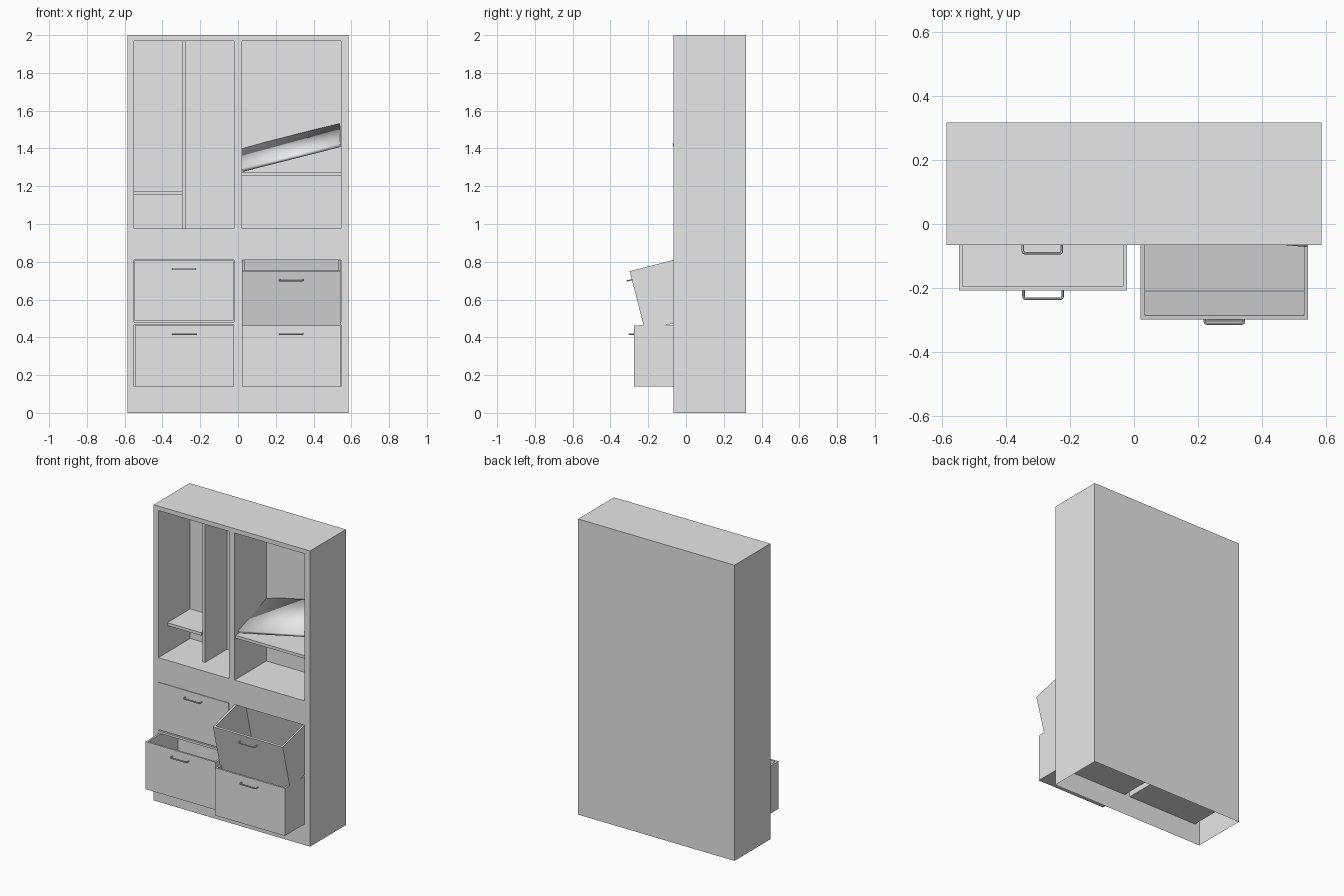
import bpy, bmesh
from math import radians
from mathutils import Matrix, Vector

cube = bpy.data.objects.get("Cube")
if cube:
    bpy.data.objects.remove(cube, do_unlink=True)

# One plain material for everything
grey = bpy.data.materials.new("plain_grey")
grey.use_nodes = True
grey.diffuse_color = (0.8, 0.8, 0.8, 1)
grey.node_tree.nodes["Principled BSDF"].inputs["Base Color"].default_value = (0.8, 0.8, 0.8, 1)

FRONT, BACK, INNER_BACK = -0.065, 0.317, 0.275


def finish(name, bm, matrix=None, smooth=False):
    mesh = bpy.data.meshes.new(name)
    for face in bm.faces:
        face.smooth = smooth
    bm.to_mesh(mesh)
    bm.free()
    mesh.materials.append(grey)
    obj = bpy.data.objects.new(name, mesh)
    if matrix:
        obj.matrix_world = matrix
    bpy.context.collection.objects.link(obj)
    return obj


def box_mesh(lo, hi):
    lo, hi = Vector(lo), Vector(hi)
    bm = bmesh.new()
    bmesh.ops.create_cube(bm, size=1)
    bmesh.ops.scale(bm, vec=hi - lo, verts=bm.verts)
    bmesh.ops.translate(bm, vec=(lo + hi) / 2, verts=bm.verts)
    return bm


# Cabinet shell, open underneath, with the front laid out as a grid of cells
xs = [-0.585, -0.55, -0.02, 0.02, 0.545, 0.585]
zs = [0, 0.14, 0.465, 0.48, 0.81, 0.975, 1.97, 2]
bm = bmesh.new()
niches = []
for i in range(len(xs) - 1):
    for j in range(len(zs) - 1):
        corners = [(xs[i], zs[j]), (xs[i + 1], zs[j]), (xs[i + 1], zs[j + 1]), (xs[i], zs[j + 1])]
        face = bm.faces.new([bm.verts.new((x, FRONT, z)) for x, z in corners])
        if i in (1, 3) and j in (1, 3, 5):
            niches.append(face)
bmesh.ops.remove_doubles(bm, verts=bm.verts, dist=0.0001)

# Niches are pushed back from the front cells
for face in niches:
    pushed = bmesh.ops.extrude_discrete_faces(bm, faces=[face])["faces"][0]
    bmesh.ops.translate(bm, vec=(0, INNER_BACK - FRONT, 0), verts=pushed.verts)

# Sides, top and back
l, r, t = xs[0], xs[-1], zs[-1]
panels = [
    [(l, BACK, 0), (l, FRONT, 0), (l, FRONT, t), (l, BACK, t)],
    [(r, FRONT, 0), (r, BACK, 0), (r, BACK, t), (r, FRONT, t)],
    [(l, FRONT, t), (r, FRONT, t), (r, BACK, t), (l, BACK, t)],
    [(r, BACK, 0), (l, BACK, 0), (l, BACK, t), (r, BACK, t)],
]
for panel in panels:
    bm.faces.new([bm.verts.new(p) for p in panel])
bmesh.ops.remove_doubles(bm, verts=bm.verts, dist=0.0001)
bmesh.ops.dissolve_limit(bm, angle_limit=0.01, verts=bm.verts, edges=bm.edges)
finish("cabinet_body", bm)

# Boards inside the upper niches
finish("left_divider", box_mesh((-0.295, 0.04, 0.975), (-0.275, INNER_BACK, 1.97)))
finish("small_shelf", box_mesh((-0.55, 0.03, 1.155), (-0.295, INNER_BACK, 1.175)))
finish("right_shelf", box_mesh((0.02, -0.055, 1.255), (0.545, INNER_BACK, 1.275)))

# Loose board lying askew on the right shelf
tilt = Matrix.Rotation(radians(19), 4, "X") @ Matrix.Rotation(radians(-15), 4, "Y")
finish("loose_board", box_mesh((-0.268, -0.165, -0.01), (0.268, 0.165, 0.01)),
       Matrix.Translation((0.282, 0.11, 1.405)) @ tilt, smooth=True)


def drawer(name, x, y, top, width, height, angle=0):
    """Open-topped drawer with a bent-rod handle, placed by its top front edge."""
    place = Matrix.Translation((x, y, top)) @ Matrix.Rotation(radians(angle), 4, "X")
    bm = box_mesh((-width / 2, 0, -height), (width / 2, 0.34, 0))
    lid = max(bm.faces, key=lambda f: f.calc_center_median().z)
    bmesh.ops.inset_region(bm, faces=[lid], thickness=0.018)
    floor = bmesh.ops.extrude_discrete_faces(bm, faces=[lid])["faces"][0]
    bmesh.ops.translate(bm, vec=(0, 0, 0.018 - height), verts=floor.verts)
    finish(name, bm, place)

    curve = bpy.data.curves.new(name + "_handle", "CURVE")
    curve.dimensions = "3D"
    curve.bevel_depth = 0.004
    curve.bevel_resolution = 1
    curve.use_fill_caps = True
    half = [(0.061, 0.002), (0.061, -0.018), (0.059, -0.024), (0.053, -0.026)]
    path = [(-a, b) for a, b in half] + half[::-1]
    spline = curve.splines.new("POLY")
    spline.points.add(len(path) - 1)
    for point, (a, b) in zip(spline.points, path):
        point.co = (a, b, -0.046, 1)
    curve.materials.append(grey)
    handle = bpy.data.objects.new(name + "_handle", curve)
    handle.matrix_world = place
    bpy.context.collection.objects.link(handle)
    bpy.ops.object.select_all(action="DESELECT")
    handle.select_set(True)
    bpy.context.view_layer.objects.active = handle
    bpy.ops.object.convert(target="MESH")
    bpy.ops.object.shade_smooth_by_angle()


# Four drawers: one shut, two pulled out, one tipping forward
drawer("upper_left_drawer", -0.286, FRONT - 0.001, 0.808, 0.522, 0.32)
drawer("lower_left_drawer", -0.284, -0.208, 0.463, 0.524, 0.322)
drawer("lower_right_drawer", 0.282, -0.275, 0.463, 0.522, 0.322)
drawer("upper_right_drawer", 0.282, -0.298, 0.75, 0.522, 0.325, angle=14.4)
